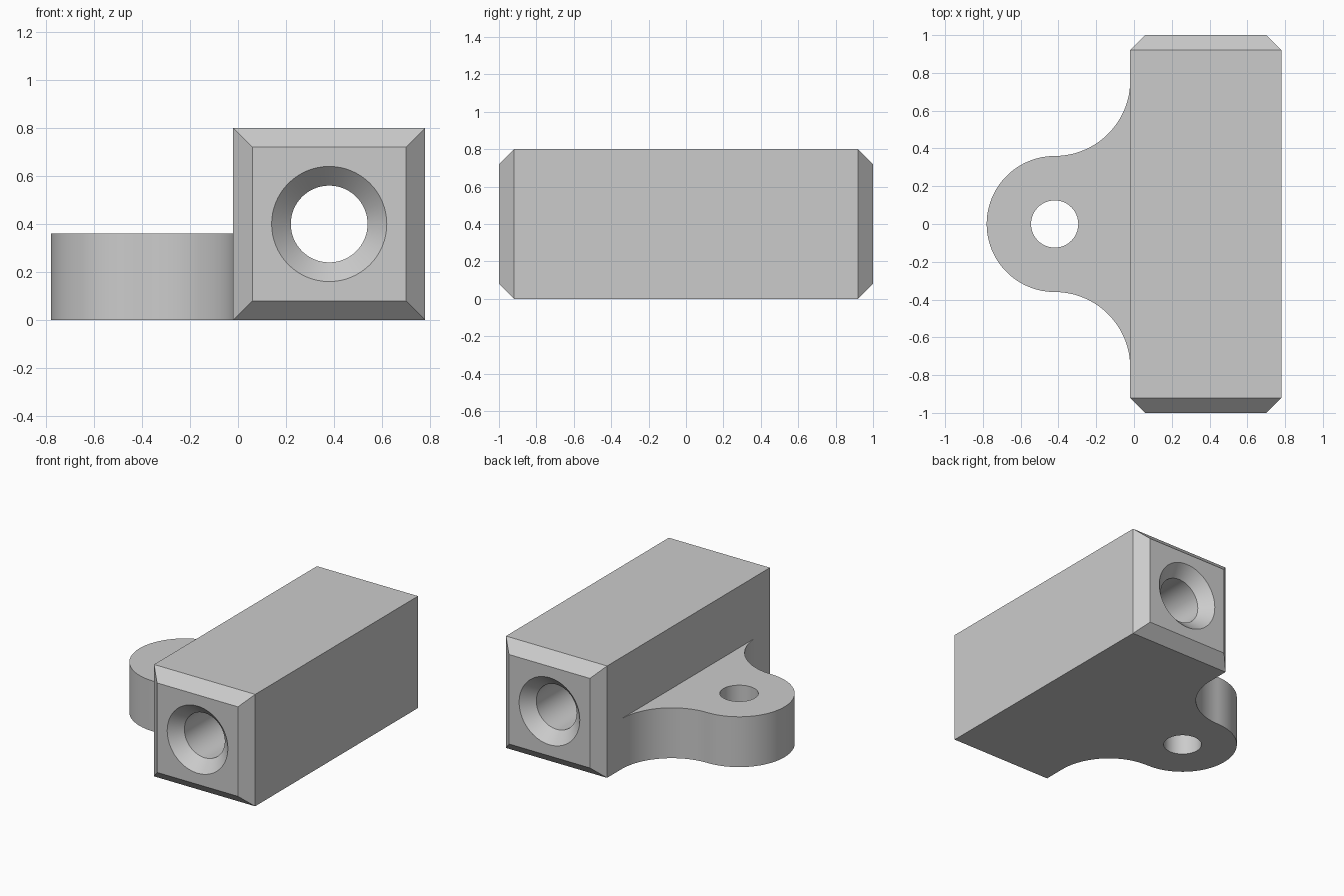
import bpy, bmesh, math

if "Cube" in bpy.data.objects:
    bpy.data.objects.remove(bpy.data.objects["Cube"])

metal = bpy.data.materials.new("light grey")
metal.diffuse_color = (0.6, 0.6, 0.6, 1)
metal.use_nodes = True
metal.node_tree.nodes["Principled BSDF"].inputs["Base Color"].default_value = metal.diffuse_color


def finish(name, bm):
    bmesh.ops.recalc_face_normals(bm, faces=bm.faces)
    mesh = bpy.data.meshes.new(name)
    bm.to_mesh(mesh)
    bm.free()
    mesh.materials.append(metal)
    obj = bpy.data.objects.new(name, mesh)
    bpy.context.collection.objects.link(obj)
    bpy.ops.object.select_all(action='DESELECT')
    obj.select_set(True)
    bpy.context.view_layer.objects.active = obj
    bpy.ops.object.shade_smooth_by_angle(angle=math.radians(30))


def arc(cx, cy, r, start, end, n):
    angles = [math.radians(start + (end - start) * i / n) for i in range(n + 1)]
    return [(cx + r * math.cos(a), cy + r * math.sin(a)) for a in angles]


# Chamfered square block with a countersunk through bore:
# rings (y, half size, is square) run over the outside and back through the bore
N = 64
CX, CZ = 0.38, 0.40
sections = [(-1, 0.24, False), (-1, 0.32, True), (-0.92, 0.40, True),
            (0.92, 0.40, True), (1, 0.32, True), (1, 0.24, False),
            (0.92, 0.16, False), (-0.92, 0.16, False)]
bm = bmesh.new()
rings = []
for y, size, square in sections:
    ring = []
    for i in range(N):
        c, s = math.cos(2 * math.pi * i / N), math.sin(2 * math.pi * i / N)
        r = size / max(abs(c), abs(s)) if square else size
        ring.append(bm.verts.new((CX + r * c, y, CZ + r * s)))
    rings.append(ring)
for k, a in enumerate(rings):
    b = rings[(k + 1) % len(rings)]
    for i in range(N):
        j = (i + 1) % N
        bm.faces.new((a[i], a[j], b[j], b[i]))
finish("bored_block", bm)

# Mounting ear: round tip, concave fillets to the block, vertical screw hole
EX = -0.42
outline = (arc(EX, 0.76, 0.40, 0, -90, 24)
           + arc(EX, 0, 0.36, 90, 270, 48)[1:-1]
           + arc(EX, -0.76, 0.40, 90, 0, 24))
hole = arc(EX, 0, 0.125, 0, 360, 48)[:-1]
bm = bmesh.new()
edges = []
for loop in (outline, hole):
    vs = [bm.verts.new((x, y, 0)) for x, y in loop]
    edges += [bm.edges.new((vs[i - 1], vs[i])) for i in range(len(vs))]
bmesh.ops.triangle_fill(bm, edges=edges, use_beauty=True, normal=(0, 0, 1))
top = bmesh.ops.extrude_face_region(bm, geom=bm.faces[:], use_keep_orig=True)
bmesh.ops.translate(bm, vec=(0, 0, 0.36),
                    verts=[g for g in top["geom"] if isinstance(g, bmesh.types.BMVert)])
finish("mounting_ear", bm)
